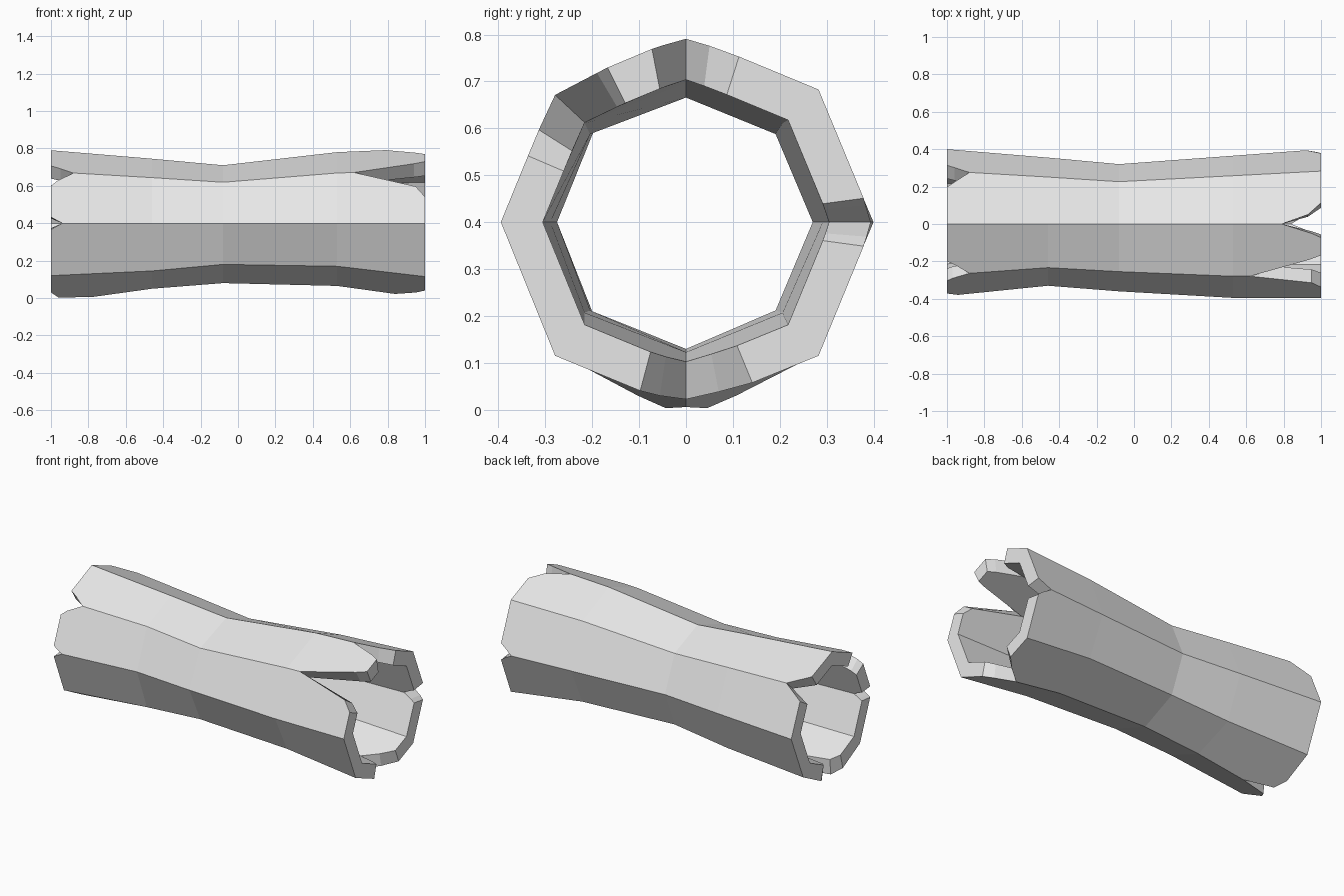
import bpy
import bmesh
from mathutils import Vector

cube = bpy.data.objects.get("Cube")
if cube:
    bpy.data.objects.remove(cube)

SIDES = 8
CENTRE_Z = 0.4
DIAG = 0.707

# Sections along the log: x, then reach up, down, front, back, lower diagonal
SECTIONS = [
    (-1.0, 0.39, 0.425, 0.385, 0.40, 0.28),
    (-0.46, 0.345, 0.35, 0.33, 0.355, 0.255),
    (-0.08, 0.31, 0.32, 0.36, 0.32, 0.22),
    (0.53, 0.38, 0.335, 0.395, 0.365, 0.23),
    (1.0, 0.40, 0.40, 0.395, 0.40, 0.285),
]

# Splits by ridge number (0 = back, 2 = top, 4 = front, 6 = bottom):
# apex x, then for the panel before and the panel after the ridge
# (width at the bend, x of the bend, width at the end)
RIGHT_SPLITS = {
    0: (0.92, (0.11, 0.975, 0.18), (0.13, 0.975, 0.18)),
    2: (0.79, (0.18, 0.93, 0.40), (0.18, 0.95, 0.26)),
    3: (0.62, (0.32, 0.94, 0.40), (0.30, 0.95, 0.50)),
    6: (0.84, (0.20, 0.95, 0.35), (0.25, 0.93, 0.50)),
}
LEFT_SPLITS = {
    1: (-0.88, (0.18, -0.96, 0.27), (0.20, -0.96, 0.30)),
    3: (-0.88, (0.17, -0.95, 0.27), (0.18, -0.97, 0.28)),
    4: (-0.94, (0.08, -0.98, 0.12), (0.08, -0.98, 0.12)),
    6: (-0.78, (0.16, -0.96, 0.38), (0.16, -0.96, 0.38)),
}


def reaches(x):
    """Interpolate the section sizes at x."""
    for a, b in zip(SECTIONS, SECTIONS[1:]):
        if x <= b[0]:
            break
    f = (x - a[0]) / (b[0] - a[0])
    return [p + (q - p) * f for p, q in zip(a[1:], b[1:])]


def ridge(x, k, inner):
    """Point on ridge k, on the bark or on the hollow."""
    up, down, front, back, low = reaches(x)
    if inner:
        up, down, front, back = (0.12 + 0.47 * r for r in (up, down, front, back))
        low = 0.085 + 0.47 * low
    ys = [back, back * DIAG, 0, -front * DIAG, -front, -front * DIAG, 0, back * DIAG]
    zs = [0, up * DIAG, up, up * DIAG, 0, -low, -down, -low]
    return Vector((x, ys[k % SIDES], CENTRE_Z + zs[k % SIDES]))


def panel_end(k, end, splits):
    """Rim outline of panel k as (share across the panel, x) pairs."""
    rim = []
    if k in splits:
        apex, _, (t, x, w) = splits[k]
        rim += [(0, apex), (t, x), (w, end)]
    else:
        rim.append((0, end))
    nxt = (k + 1) % SIDES
    if nxt in splits:
        apex, (t, x, w), _ = splits[nxt]
        rim += [(1 - w, end), (1 - t, x), (1, apex)]
    else:
        rim.append((1, end))
    return rim


bm = bmesh.new()
cache = {}


def vert(k, t, x, inner):
    """Shared vertex on panel k."""
    if t == 1:
        k, t = (k + 1) % SIDES, 0
    key = (k, t, x, inner)
    if key not in cache:
        p = ridge(x, k, inner).lerp(ridge(x, k + 1, inner), t)
        cache[key] = bm.verts.new(p)
    return cache[key]


inside = [s[0] for s in SECTIONS[1:-1]]
for k in range(SIDES):
    left = panel_end(k, -1.0, LEFT_SPLITS)
    right = panel_end(k, 1.0, RIGHT_SPLITS)
    rows = [left] + [[(0, x), (1, x)] for x in inside] + [right]
    # Bark and hollow panels
    for inner in (False, True):
        for a, b in zip(rows, rows[1:]):
            outline = a + b[::-1]
            bm.faces.new([vert(k, t, x, inner) for t, x in outline])
    # Cut wood between bark and hollow
    for rim in (left, right):
        for p, q in zip(rim, rim[1:]):
            bm.faces.new([vert(k, *p, False), vert(k, *q, False),
                          vert(k, *q, True), vert(k, *p, True)])

bmesh.ops.recalc_face_normals(bm, faces=bm.faces)
mesh = bpy.data.meshes.new("hollow_log")
bm.to_mesh(mesh)
bm.free()

# Single plain grey
grey = bpy.data.materials.new("light_grey")
grey.use_nodes = True
colour = (0.8, 0.8, 0.8, 1)
grey.diffuse_color = colour
grey.node_tree.nodes["Principled BSDF"].inputs["Base Color"].default_value = colour
mesh.materials.append(grey)

log = bpy.data.objects.new("hollow_log", mesh)
bpy.context.collection.objects.link(log)
